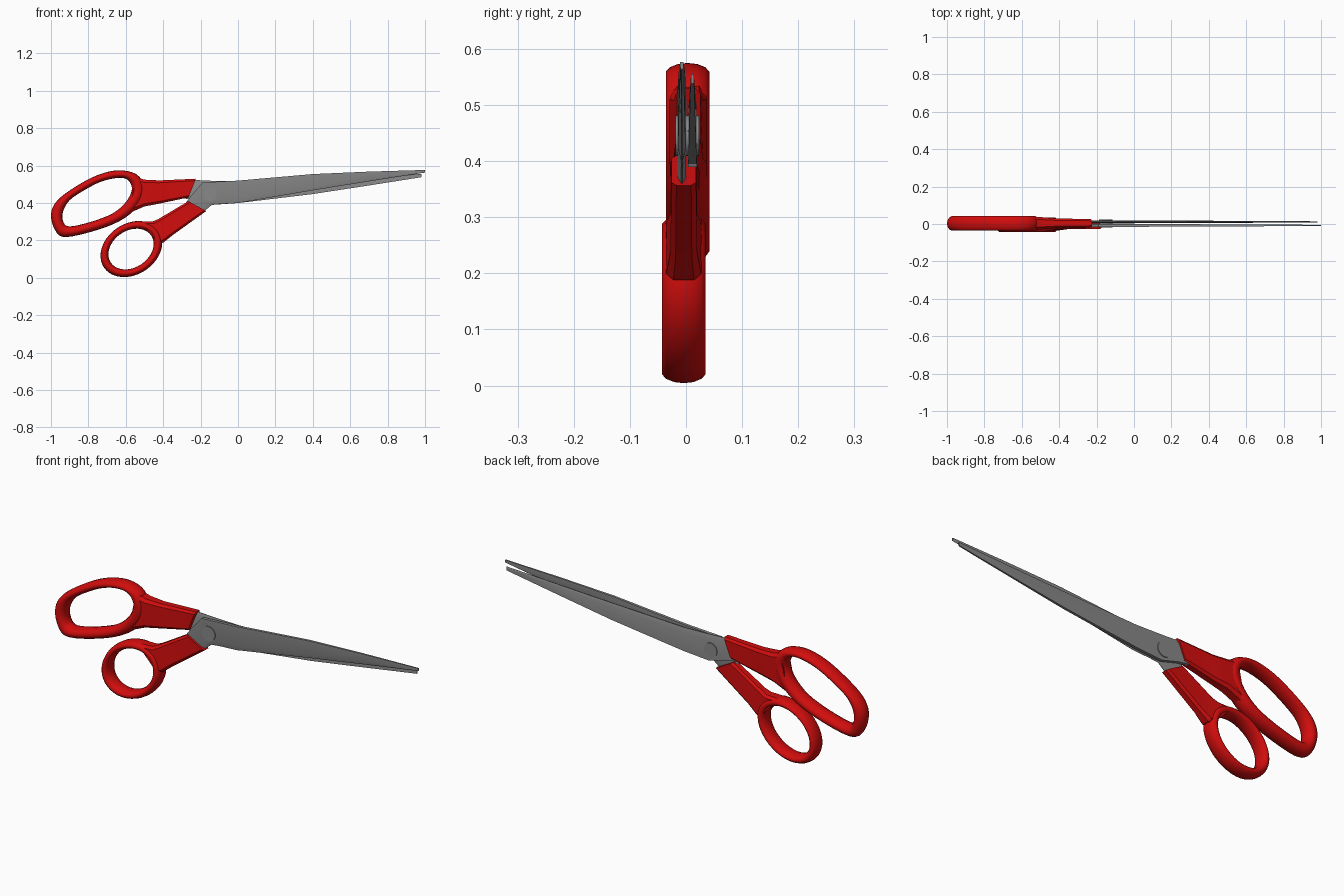
import bpy, bmesh, math
from mathutils import Vector, Matrix

if "Cube" in bpy.data.objects:
    bpy.data.objects.remove(bpy.data.objects["Cube"])


def material(name, rgb):
    m = bpy.data.materials.new(name)
    m.diffuse_color = (*rgb, 1)
    m.use_nodes = True
    m.node_tree.nodes["Principled BSDF"].inputs["Base Color"].default_value = m.diffuse_color
    return m


RED = material("red plastic", (0.64, 0.004, 0.004))
STEEL = material("grey steel", (0.25, 0.25, 0.25))


def loft(name, stations, section, y0, mat, closed=False, angle=30):
    """Sweep a section between pairs of edge points (x, z, x, z, half depth)."""
    bm = bmesh.new()
    rings = []
    for ax, az, bx, bz, half in stations:
        rings.append([bm.verts.new((ax + (bx - ax) * u, y0 + half * v,
                                    az + (bz - az) * u)) for u, v in section])
    n = len(section)
    for i in range(len(rings) if closed else len(rings) - 1):
        a, b = rings[i], rings[(i + 1) % len(rings)]
        for k in range(n):
            bm.faces.new((a[k], a[(k + 1) % n], b[(k + 1) % n], b[k]))
    if not closed:
        bm.faces.new(rings[0])
        bm.faces.new(rings[-1])
    bmesh.ops.recalc_face_normals(bm, faces=bm.faces)
    mesh = bpy.data.meshes.new(name)
    bm.to_mesh(mesh)
    bm.free()
    ob = bpy.data.objects.new(name, mesh)
    bpy.context.collection.objects.link(ob)
    mesh.materials.append(mat)
    bpy.context.view_layer.objects.active = ob
    bpy.ops.object.select_all(action='DESELECT')
    ob.select_set(True)
    bpy.ops.object.shade_smooth_by_angle(angle=math.radians(angle))
    return ob


def smooth_loop(pts, steps):
    """Closed Catmull-Rom curve through tuples of any size."""
    out, n = [], len(pts)
    for i in range(n):
        p = [pts[(i + k) % n] for k in (-1, 0, 1, 2)]
        for s in range(steps):
            t = s / steps
            out.append(tuple(
                0.5 * (2 * b + (c - a) * t + (2 * a - 5 * b + 4 * c - d) * t * t
                       + (3 * b - a - 3 * c + d) * t ** 3)
                for a, b, c, d in zip(*p)))
    return out


# Cross-sections: u runs from one edge to the other, v is depth
ROUND = [(0.5 - 0.5 * math.cos(2 * math.pi * k / 14), math.sin(2 * math.pi * k / 14))
         for k in range(14)]
CHAMFER = [(0, -0.6), (0.1, -1), (0.9, -1), (1, -0.6),
           (1, 0.6), (0.9, 1), (0.1, 1), (0, 0.6)]
TOP_SPINE = [(0, -1), (0, 1), (0.8, 0.9), (1, 0.15), (1, -0.15), (0.8, -0.9)]
LOW_SPINE = [(1 - u, v) for u, v in TOP_SPINE]

# Large finger loop: outer and inner outline pairs
large = [(-1.0, .34, -.935, .355), (-.965, .415, -.90, .415),
         (-.865, .49, -.825, .467), (-.75, .55, -.73, .515),
         (-.64, .575, -.635, .535), (-.545, .555, -.585, .52),
         (-.50, .49, -.568, .47), (-.52, .405, -.60, .405),
         (-.605, .32, -.67, .345), (-.74, .26, -.785, .30),
         (-.92, .218, -.90, .275), (-.978, .255, -.935, .302)]
loft("large_finger_loop", [(*p, 0.04) for p in smooth_loop(large, 4)],
     ROUND, 0.003, RED, True, 60)

# Small finger loop: tilted ellipses
tilt = Matrix.Rotation(math.radians(34), 2)
small = []
for k in range(40):
    t = 2 * math.pi * k / 40
    outer = tilt @ Vector((.177 * math.cos(t), .136 * math.sin(t)))
    inner = tilt @ Vector((.130 * math.cos(t), .098 * math.sin(t)))
    small.append((outer.x - .57, outer.y + .154, inner.x - .572, inner.y + .154, .04))
loft("small_finger_loop", small, ROUND, -0.004, RED, True, 60)

# Handle shanks
loft("upper_shank", [(-.545, .54, -.585, .345, .032), (-.50, .525, -.50, .382, .033),
                     (-.42, .521, -.44, .393, .026), (-.225, .53, -.265, .43, .022)],
     CHAMFER, 0.004, RED)
loft("lower_shank", [(-.53, .30, -.425, .19, .033), (-.455, .302, -.40, .188, .031),
                     (-.425, .315, -.35, .228, .024), (-.265, .41, -.17, .357, .022)],
     CHAMFER, -0.004, RED)

# Blades: thick at the spine, thin at the cutting edge
loft("front_blade", [(-.28, .40, -.20, .34, .008), (-.25, .44, -.14, .39, .008),
                     (-.19, .51, -.09, .395, .008), (0, .52, 0, .40, .0075),
                     (.4, .555, .4, .468, .006), (.7, .568, .7, .516, .0045),
                     (1.0, .577, 1.0, .563, .003)],
     TOP_SPINE, -0.0075, STEEL, angle=20)
loft("back_blade", [(-.26, .525, -.29, .425, .008), (-.17, .52, -.23, .415, .008),
                    (-.08, .517, -.14, .39, .008), (0, .515, 0, .40, .0075),
                    (.4, .53, .4, .448, .006), (.7, .543, .7, .494, .0045),
                    (.98, .556, .98, .538, .003)],
     LOW_SPINE, 0.0115, STEEL, angle=20)

# Pivot rivet through both blades
bpy.ops.mesh.primitive_cylinder_add(vertices=24, radius=.036, depth=.042,
                                    location=(-.15, .002, .445),
                                    rotation=(math.pi / 2, 0, 0))
rivet = bpy.context.object
rivet.name = "pivot_rivet"
rivet.data.materials.append(STEEL)
bpy.ops.object.shade_smooth_by_angle(angle=math.radians(30))
